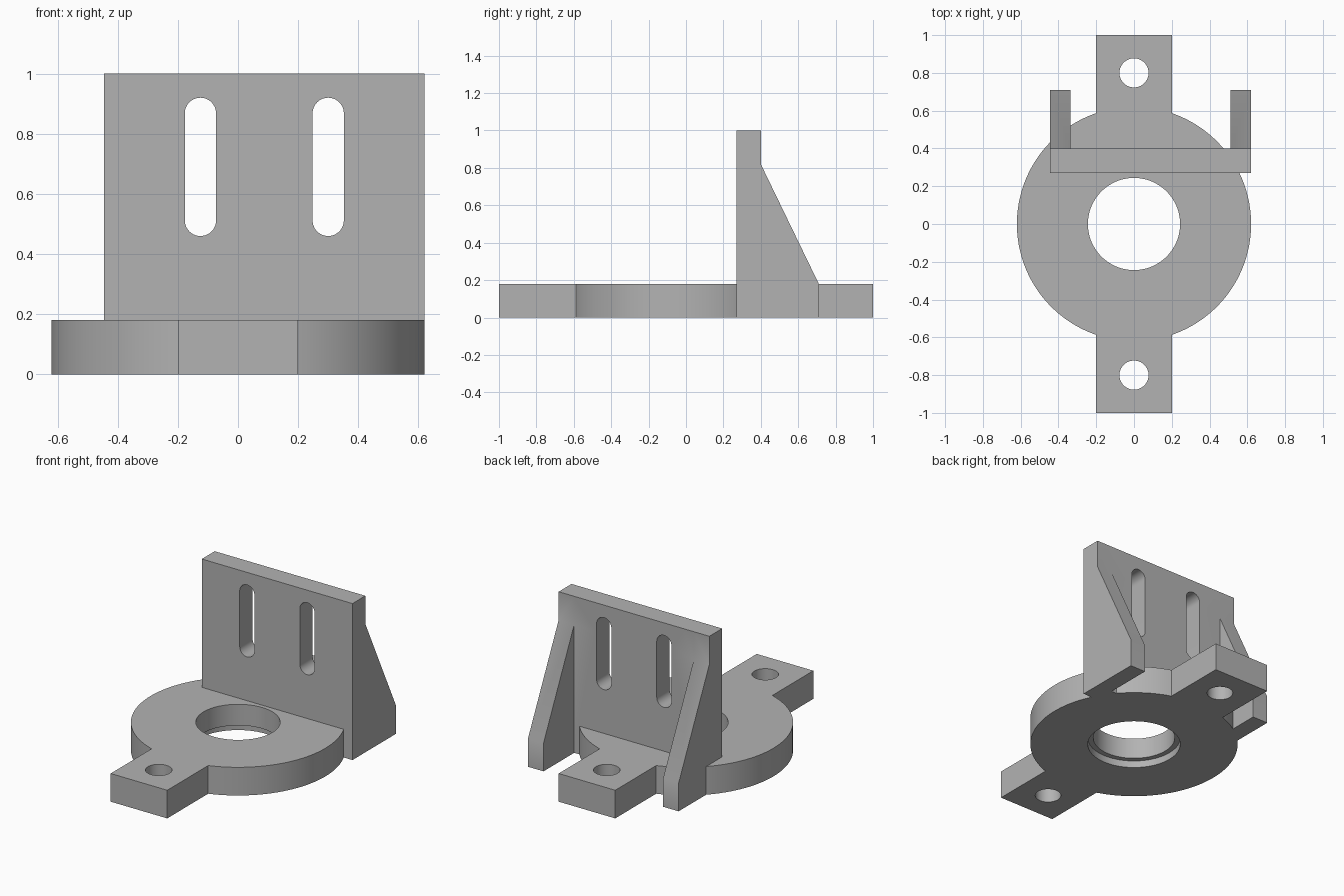
import bpy, bmesh
from math import sin, cos, asin, pi, radians

if "Cube" in bpy.data.objects:
    bpy.data.objects.remove(bpy.data.objects["Cube"], do_unlink=True)

# One grey for the whole casting
grey = bpy.data.materials.new("plain_grey")
colour = (0.45, 0.45, 0.45, 1)
grey.diffuse_color = colour
grey.use_nodes = True
grey.node_tree.nodes["Principled BSDF"].inputs["Base Color"].default_value = colour

# Ways to lay a flat outline (u, v) and its extrusion w into space
ALONG_X = lambda u, v, w: (w, u, v)
ALONG_Y = lambda u, v, w: (u, w, v)
ALONG_Z = lambda u, v, w: (u, v, w)


def prism(name, outline, lo, hi, place):
    bm = bmesh.new()
    ends = [[bm.verts.new(place(u, v, w)) for u, v in outline] for w in (lo, hi)]
    n = len(outline)
    for ring in ends:
        bm.faces.new(ring)
    for i in range(n):
        j = (i + 1) % n
        bm.faces.new((ends[0][i], ends[0][j], ends[1][j], ends[1][i]))
    bmesh.ops.recalc_face_normals(bm, faces=bm.faces)
    mesh = bpy.data.meshes.new(name)
    bm.to_mesh(mesh)
    bm.free()
    mesh.materials.append(grey)
    obj = bpy.data.objects.new(name, mesh)
    bpy.context.collection.objects.link(obj)
    return obj


def arc(cx, cy, r, start, end, steps):
    angles = [start + (end - start) * i / steps for i in range(steps + 1)]
    return [(cx + r * cos(a), cy + r * sin(a)) for a in angles]


def circle(cx, cy, r, steps=64):
    return arc(cx, cy, r, 0, 2 * pi, steps)[:-1]


def combine(target, other, operation):
    other.hide_render = True
    mod = target.modifiers.new(operation.lower(), "BOOLEAN")
    mod.operation, mod.object, mod.solver = operation, other, "EXACT"
    bpy.context.view_layer.objects.active = target
    bpy.ops.object.modifier_apply(modifier=mod.name)
    bpy.data.objects.remove(other, do_unlink=True)


RADIUS, TAB, THICK = 0.62, 0.2, 0.18
LEFT, RIGHT, WALL = 0.62, -0.445, 0.11
FRONT, BACK, FOOT = 0.27, 0.4, 0.71

# Round base with a mounting tab at each end
a = pi / 2 - asin(TAB / RADIUS)
outline = arc(0, 0, RADIUS, -a, a, 56) + [(TAB, 1), (-TAB, 1)]
outline += arc(0, 0, RADIUS, pi - a, pi + a, 56) + [(-TAB, -1), (TAB, -1)]
body = prism("bracket_body", outline, 0, THICK, ALONG_Z)

# Upright plate and gussets share one side profile, hollowed between the gussets
side = [(FRONT, 0), (FOOT, 0), (FOOT, THICK), (BACK, 0.82), (BACK, 1), (FRONT, 1)]
upright = prism("upright_plate", side, RIGHT, LEFT, ALONG_X)
gap = [(BACK, -0.1), (1, -0.1), (1, 1.1), (BACK, 1.1)]
combine(upright, prism("gusset_gap", gap, RIGHT + WALL, LEFT - WALL, ALONG_X), "DIFFERENCE")

# Two vertical adjustment slots
for x in (-0.125, 0.3):
    slot = arc(x, 0.868, 0.052, 0, pi, 20) + arc(x, 0.512, 0.052, pi, 2 * pi, 20)
    combine(upright, prism("slot_cutter", slot, 0, 0.6, ALONG_Y), "DIFFERENCE")

combine(body, upright, "UNION")

# Central bore, its wider recess underneath, and the bolt holes
for y, r, top in ((0, 0.244, 0.5), (0, 0.277, 0.045), (0.8, 0.077, 0.5), (-0.8, 0.077, 0.5)):
    combine(body, prism("hole_cutter", circle(0, y, r), -0.1, top, ALONG_Z), "DIFFERENCE")

# Smooth round walls, crisp edges
bpy.ops.object.select_all(action="DESELECT")
body.select_set(True)
bpy.context.view_layer.objects.active = body
bpy.ops.object.shade_smooth_by_angle(angle=radians(30))
